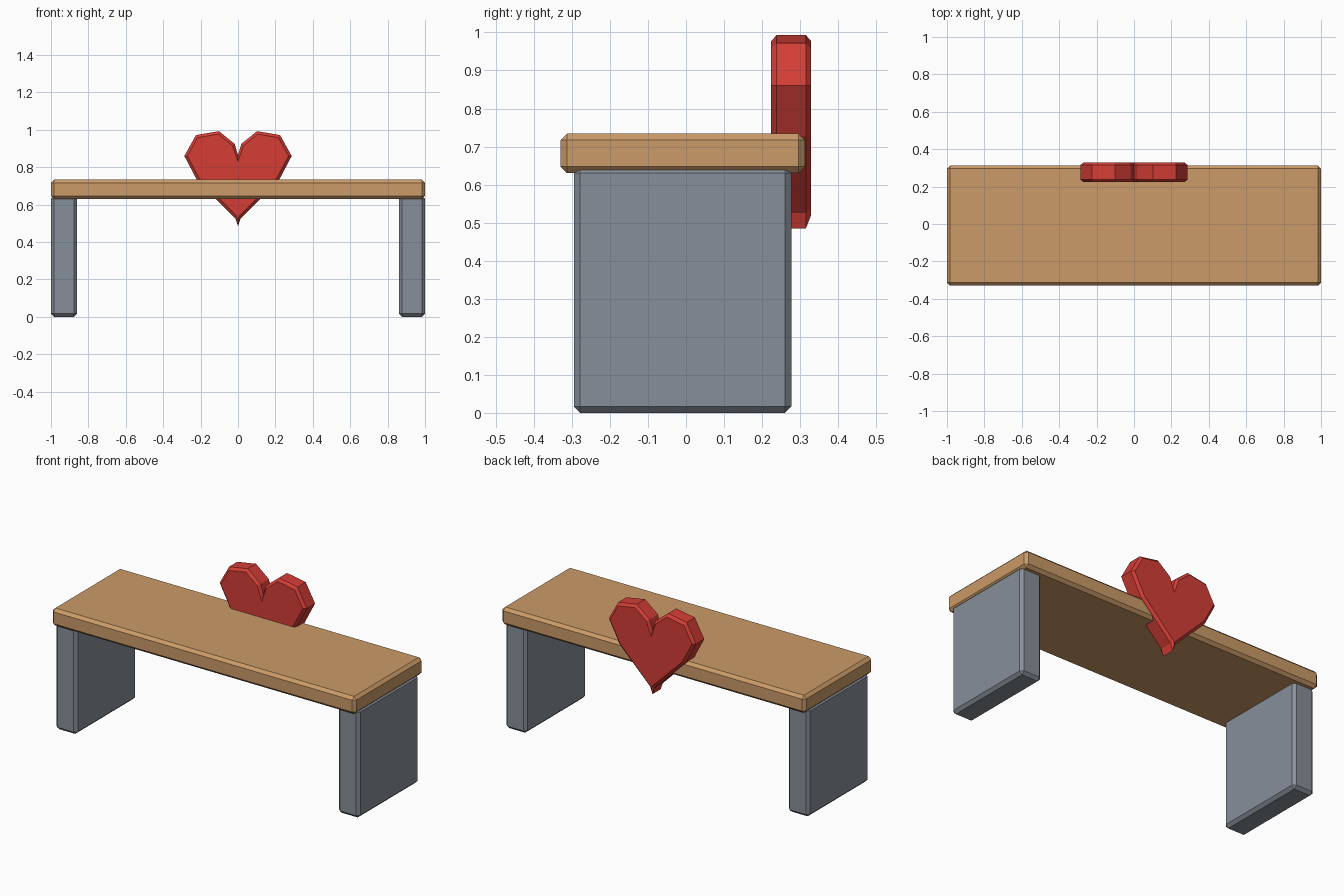
import bpy
import bmesh

if "Cube" in bpy.data.objects:
    bpy.data.objects.remove(bpy.data.objects["Cube"], do_unlink=True)


def material(name, rgb):
    mat = bpy.data.materials.new(name)
    mat.use_nodes = True
    color = (*rgb, 1)
    mat.diffuse_color = color
    mat.node_tree.nodes["Principled BSDF"].inputs["Base Color"].default_value = color
    return mat


def finish(name, bm, mat):
    bmesh.ops.recalc_face_normals(bm, faces=bm.faces)
    mesh = bpy.data.meshes.new(name)
    bm.to_mesh(mesh)
    bm.free()
    mesh.materials.append(mat)
    obj = bpy.data.objects.new(name, mesh)
    bpy.context.collection.objects.link(obj)
    return obj


def chamfered_box(name, low, high, mat, chamfer=0.017):
    bm = bmesh.new()
    bmesh.ops.create_cube(bm, size=1)
    for v in bm.verts:
        for i in range(3):
            v.co[i] = high[i] if v.co[i] > 0 else low[i]
    bmesh.ops.bevel(bm, geom=bm.edges[:], offset=chamfer, segments=1, affect='EDGES')
    return finish(name, bm, mat)


wood = material("warm wood", (0.60, 0.325, 0.138))
stone = material("blue grey stone", (0.245, 0.275, 0.32))
red = material("heart red", (0.66, 0.047, 0.037))

# Seat slab
chamfered_box("seat", (-1, -0.33, 0.63), (1, 0.313, 0.734), wood)

# Slab legs flush with the seat ends
chamfered_box("left_leg", (0.86, -0.295, 0), (1, 0.277, 0.648), stone)
chamfered_box("right_leg", (-1, -0.295, 0), (-0.86, 0.277, 0.648), stone)


# Heart plate: half outlines from notch to tip, mirrored, joined as four rings
def mirrored(half):
    return half + [(-x, z) for x, z in half[-2:0:-1]]


rim = mirrored([(0, 0.865), (0.018, 0.925), (0.102, 0.993), (0.225, 0.972),
                (0.287, 0.86), (0.217, 0.727), (0.014, 0.525), (0, 0.485)])
face = mirrored([(0, 0.83), (0.03, 0.916), (0.106, 0.977), (0.216, 0.958),
                 (0.27, 0.86), (0.205, 0.737), (0.008, 0.54), (0, 0.52)])

bm = bmesh.new()
layers = [(0.224, face), (0.238, rim), (0.315, rim), (0.329, face)]
rings = [[bm.verts.new((x, y, z)) for x, z in outline] for y, outline in layers]
for a, b in zip(rings, rings[1:]):
    for i in range(len(a)):
        j = (i + 1) % len(a)
        bm.faces.new((a[i], a[j], b[j], b[i]))
bm.faces.new(rings[0])
bm.faces.new(rings[-1][::-1])
finish("heart_plate", bm, red)
